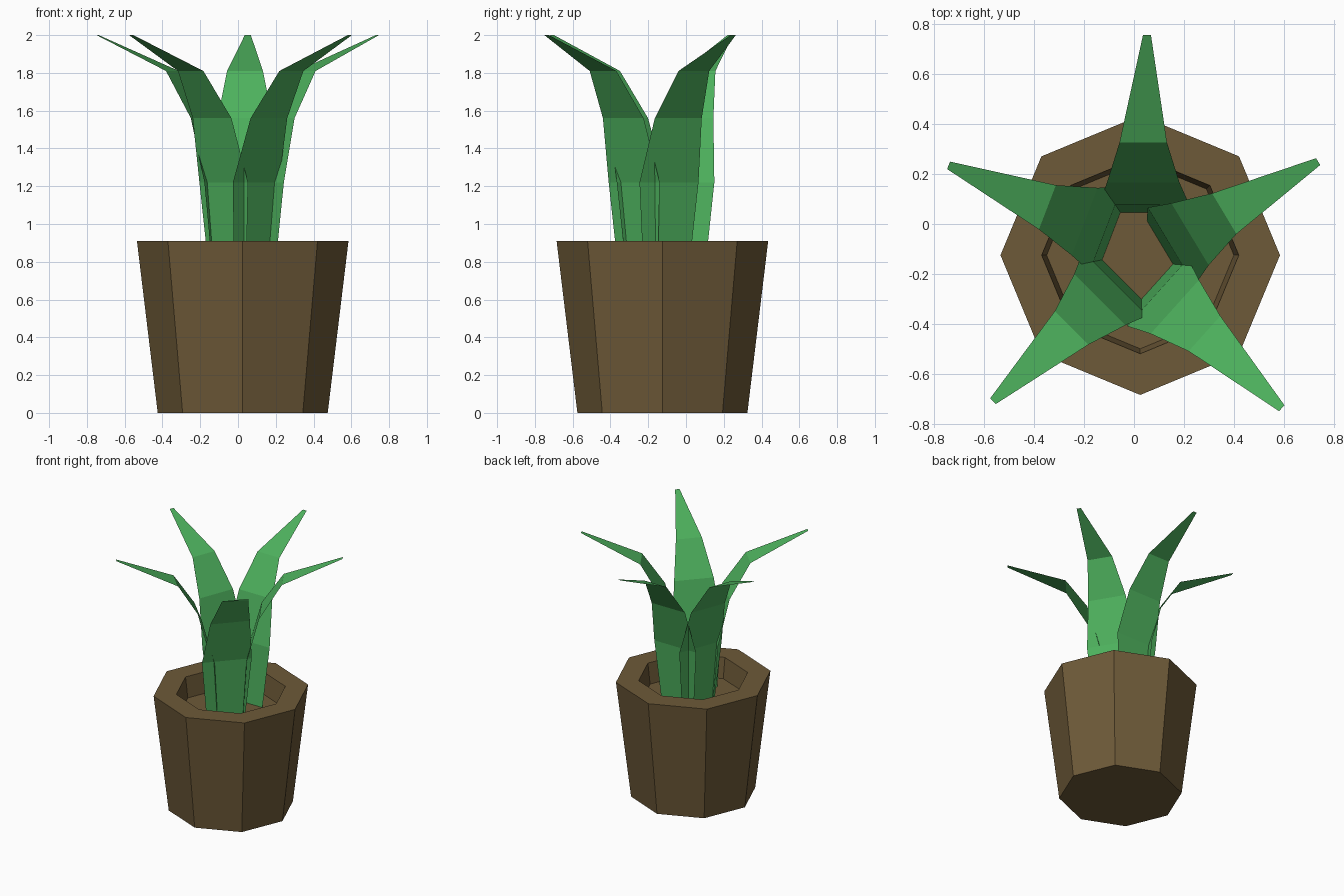
import bpy, bmesh, math
from mathutils import Vector

if "Cube" in bpy.data.objects:
    bpy.data.objects.remove(bpy.data.objects["Cube"])


def material(name, rgb):
    m = bpy.data.materials.new(name)
    m.diffuse_color = (*rgb, 1)
    m.use_nodes = True
    m.node_tree.nodes["Principled BSDF"].inputs["Base Color"].default_value = m.diffuse_color
    return m


def finish(bm, name, mat):
    mesh = bpy.data.meshes.new(name)
    bm.to_mesh(mesh)
    bm.free()
    mesh.materials.append(mat)
    ob = bpy.data.objects.new(name, mesh)
    bpy.context.collection.objects.link(ob)
    return ob


brown = material("pot brown", (0.155, 0.102, 0.040))
green = material("leaf green", (0.075, 0.44, 0.11))

# Octagonal pot: outer wall, flat rim, sunken floor (radius, height)
CX, CY, SIDES = 0.025, -0.125, 8
bm = bmesh.new()
rings = []
for r, z in [(0.45, 0), (0.56, 0.91), (0.395, 0.91), (0.375, 0.75)]:
    rings.append([bm.verts.new((CX + r * math.cos(math.tau * i / SIDES),
                                CY + r * math.sin(math.tau * i / SIDES), z))
                  for i in range(SIDES)])
for a, b in zip(rings, rings[1:]):
    for i in range(SIDES):
        j = (i + 1) % SIDES
        bm.faces.new((a[i], a[j], b[j], b[i]))
bm.faces.new(rings[0][::-1])
bm.faces.new(rings[-1])
finish(bm, "pot", brown)

# Leaf stations: (distance inward from tip, sideways drift, half width, height)
STATIONS = [(0.71, 0.012, 0.14, 0.75), (0.68, 0.012, 0.182, 1.22),
            (0.59, 0.015, 0.145, 1.56), (0.43, 0.015, 0.095, 1.81),
            (0.0, 0.0, 0.016, 2.0)]


def leaf(name, tip, angle):
    """Flat bent blade, leaning out towards its tip."""
    a = math.radians(angle)
    out = Vector((math.cos(a), math.sin(a), 0))
    side = Vector((-out.y, out.x, 0))
    bm = bmesh.new()
    rows = []
    for d, drift, hw, z in STATIONS:
        mid = Vector((*tip, z)) - out * d + side * drift
        rows.append([bm.verts.new(mid + side * hw), bm.verts.new(mid - side * hw)])
    for p, q in zip(rows, rows[1:]):
        bm.faces.new((p[0], p[1], q[1], q[0]))
    finish(bm, name, green)


# Five leaves spreading around the pot
leaf("back_leaf", (0.052, 0.757), 90)
leaf("left_leaf", (-0.743, 0.235), 159)
leaf("front_left_leaf", (-0.565, -0.71), 225)
leaf("front_right_leaf", (0.592, -0.738), 318)
leaf("right_leaf", (0.738, 0.25), 31)
